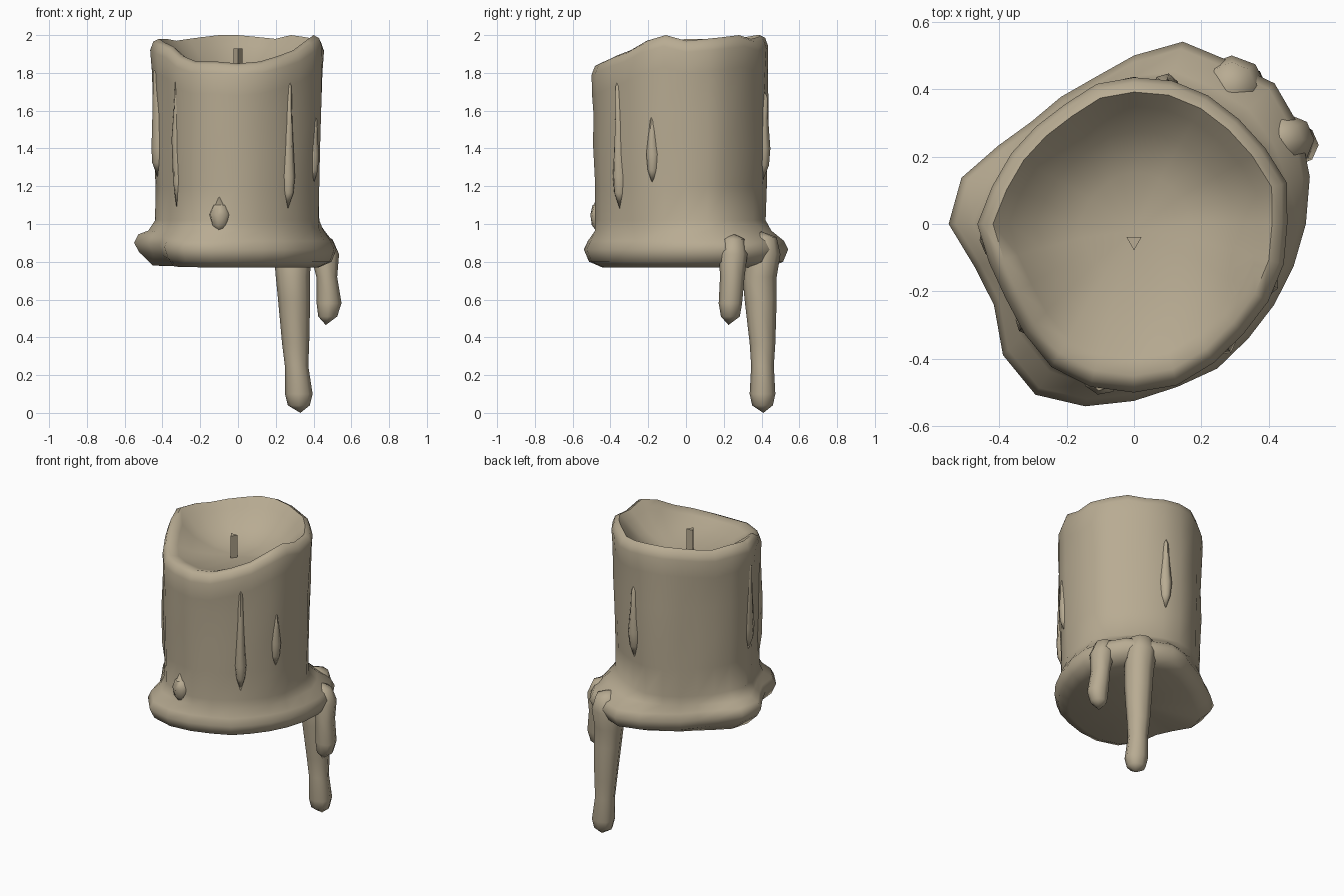
import bpy, bmesh, math, random
from mathutils import Vector

if "Cube" in bpy.data.objects:
    bpy.data.objects.remove(bpy.data.objects["Cube"])

random.seed(4)
N = 24
wax = bpy.data.materials.new("tan wax")
wax.diffuse_color = (0.48, 0.41, 0.29, 1)
wax.use_nodes = True
wax.node_tree.nodes["Principled BSDF"].inputs["Base Color"].default_value = wax.diffuse_color

# Outlines every 15 degrees from +x: body radius, foot radius, rim height (all /100)
BODY = [45.5, 47, 45, 44, 44, 44, 43.5, 43, 41, 41, 42, 43.5,
        46.5, 44.5, 44, 46, 49, 50, 50, 49.5, 47.5, 46, 46, 46]
FOOT = [51, 54, 57, 59, 56, 56, 50, 45, 43.5, 43, 46.5, 53,
        55, 49, 48, 55, 58.5, 56, 52.5, 50, 49.5, 48, 48, 49]
RIM = [197, 198, 199, 200, 198, 199, 200, 200, 199, 198, 197, 198,
       198, 196, 194, 189, 186, 186, 185, 186, 189, 192, 197, 200]


def finish(name, bm, angle=70):
    bmesh.ops.recalc_face_normals(bm, faces=bm.faces)
    me = bpy.data.meshes.new(name)
    bm.to_mesh(me)
    bm.free()
    me.materials.append(wax)
    ob = bpy.data.objects.new(name, me)
    bpy.context.collection.objects.link(ob)
    bpy.context.view_layer.objects.active = ob
    ob.select_set(True)
    bpy.ops.object.shade_smooth_by_angle(angle=math.radians(angle))
    ob.select_set(False)
    return ob


def loft(name, rings, start, end, angle=70):
    """Bridge equal rings of points and close both ends with a fan."""
    bm = bmesh.new()
    vs = [[bm.verts.new(p) for p in r] for r in rings]
    n = len(vs[0])
    for a, b in zip(vs, vs[1:]):
        for i in range(n):
            j = (i + 1) % n
            bm.faces.new((a[i], a[j], b[j], b[i]))
    for ring, p in ((vs[0], start), (vs[-1], end)):
        c = bm.verts.new(p)
        for i in range(n):
            bm.faces.new((ring[i], ring[(i + 1) % n], c))
    return finish(name, bm, angle)


def drip(name, stations, start, end, n=8):
    """Drip of horizontal rings: (x, y, z, half width x, half width y)."""
    rings = [[(x + a * math.cos(2 * math.pi * i / n), y + b * math.sin(2 * math.pi * i / n), z)
              for i in range(n)] for x, y, z, a, b in stations]
    return loft(name, rings, start, end)


def ring(fn):
    pts = []
    for i in range(N):
        t = 2 * math.pi * i / N
        r, z = fn(i, t)
        pts.append((r * math.cos(t), r * math.sin(t), z))
    return pts


# Candle: underside, spreading foot, fluted wall, uneven rim, melted bowl
B = [v / 100 for v in BODY]
F = [v / 100 for v in FOOT]
H = [v / 100 for v in RIM]
flute = [random.uniform(-0.012, 0.008) for _ in range(N)]


def lift(t):
    return 0.05 * max(0, -math.cos(t)) ** 3


rings = [
    ring(lambda i, t: (F[i] * 0.82, 0.77 + lift(t) * 0.2)),
    ring(lambda i, t: (F[i] * 0.95, 0.80 + lift(t))),
    ring(lambda i, t: (F[i], 0.865 + lift(t) * 0.7)),
    ring(lambda i, t: (F[i] * 0.96, 0.91 + lift(t) * 0.7)),
    ring(lambda i, t: (0.5 * F[i] * 0.9 + 0.5 * B[i] * 0.98, 0.965)),
]
for z, k in ((1.02, 0.955), (1.2, 0.96), (1.4, 0.975), (1.6, 0.98)):
    rings.append(ring(lambda i, t: (B[i] * k + flute[i] + random.uniform(-0.004, 0.004), z)))
rings += [
    ring(lambda i, t: (B[i] * 0.99 + flute[i] * 0.5, H[i] - 0.17)),
    ring(lambda i, t: (B[i], H[i] - 0.06)),
    ring(lambda i, t: (B[i] * 0.965, H[i] - 0.015)),
    ring(lambda i, t: (B[i] * 0.9, H[i])),
    ring(lambda i, t: (B[i] * 0.8, H[i] * 0.75 + 0.45)),
    ring(lambda i, t: (B[i] * 0.63, H[i] * 0.35 + 1.165)),
    ring(lambda i, t: (B[i] * 0.35, 1.795)),
]
loft("candle_body", rings, (0, 0, 0.785), (0, -0.02, 1.78))

# Hanging drips at the back right
drip("long_drip", [(0.29, 0.41, 0.93, 0.07, 0.07), (0.29, 0.41, 0.84, 0.10, 0.09),
                   (0.29, 0.39, 0.72, 0.09, 0.09), (0.297, 0.395, 0.60, 0.085, 0.085),
                   (0.305, 0.405, 0.37, 0.072, 0.068), (0.31, 0.405, 0.25, 0.062, 0.06),
                   (0.322, 0.405, 0.10, 0.073, 0.068), (0.322, 0.405, 0.04, 0.058, 0.055)],
     (0.28, 0.40, 0.96), (0.33, 0.41, 0.0))
drip("short_drip", [(0.44, 0.25, 0.92, 0.06, 0.06), (0.46, 0.25, 0.84, 0.075, 0.075),
                    (0.47, 0.245, 0.72, 0.055, 0.065), (0.482, 0.235, 0.58, 0.066, 0.062),
                    (0.475, 0.235, 0.51, 0.05, 0.05)],
     (0.42, 0.25, 0.95), (0.465, 0.225, 0.465))

# Runs of wax down the wall: angle, top, bottom, position of bulge, width, stand-out
for k, (deg, top, low, bulge, w, out) in enumerate((
        (307, 1.78, 1.08, 1.25, 0.04, 0.022), (223, 1.80, 1.00, 1.45, 0.045, 0.02),
        (77, 1.72, 1.22, 1.40, 0.045, 0.03), (336, 1.60, 1.20, 1.37, 0.04, 0.02),
        (258, 1.15, 0.94, 1.05, 0.06, 0.03), (186, 1.85, 1.25, 1.40, 0.06, 0.015))):
    t = math.radians(deg)
    f = deg / 15
    i = int(f)
    base = B[i] + (B[(i + 1) % N] - B[i]) * (f - i)
    d, s = Vector((math.cos(t), math.sin(t), 0)), Vector((-math.sin(t), math.cos(t), 0))
    rs = []
    for z, q in ((top - 0.05, 0.45), ((top + bulge) / 2, 0.6), (bulge, 1.0), ((bulge + low) / 2, 0.75)):
        c = d * (base * 0.975 - 0.03) + Vector((0, 0, z))
        rs.append([c + s * (w * q * math.cos(a)) + d * ((0.03 + out * q) * math.sin(a))
                   for a in [2 * math.pi * j / 8 for j in range(8)]])
    loft(f"wax_run_{k + 1}", rs, d * (base * 0.95) + Vector((0, 0, top)),
         d * (base * 0.94) + Vector((0, 0, low)))

# Three-sided wick
tri = [(0.026 * math.cos(a), -0.052 + 0.026 * math.sin(a))
       for a in (math.radians(30), math.radians(150), math.radians(270))]
loft("wick", [[(x, y, z) for x, y in tri] for z in (1.76, 1.93)],
     (0, -0.052, 1.76), (0, -0.052, 1.93), 30)
